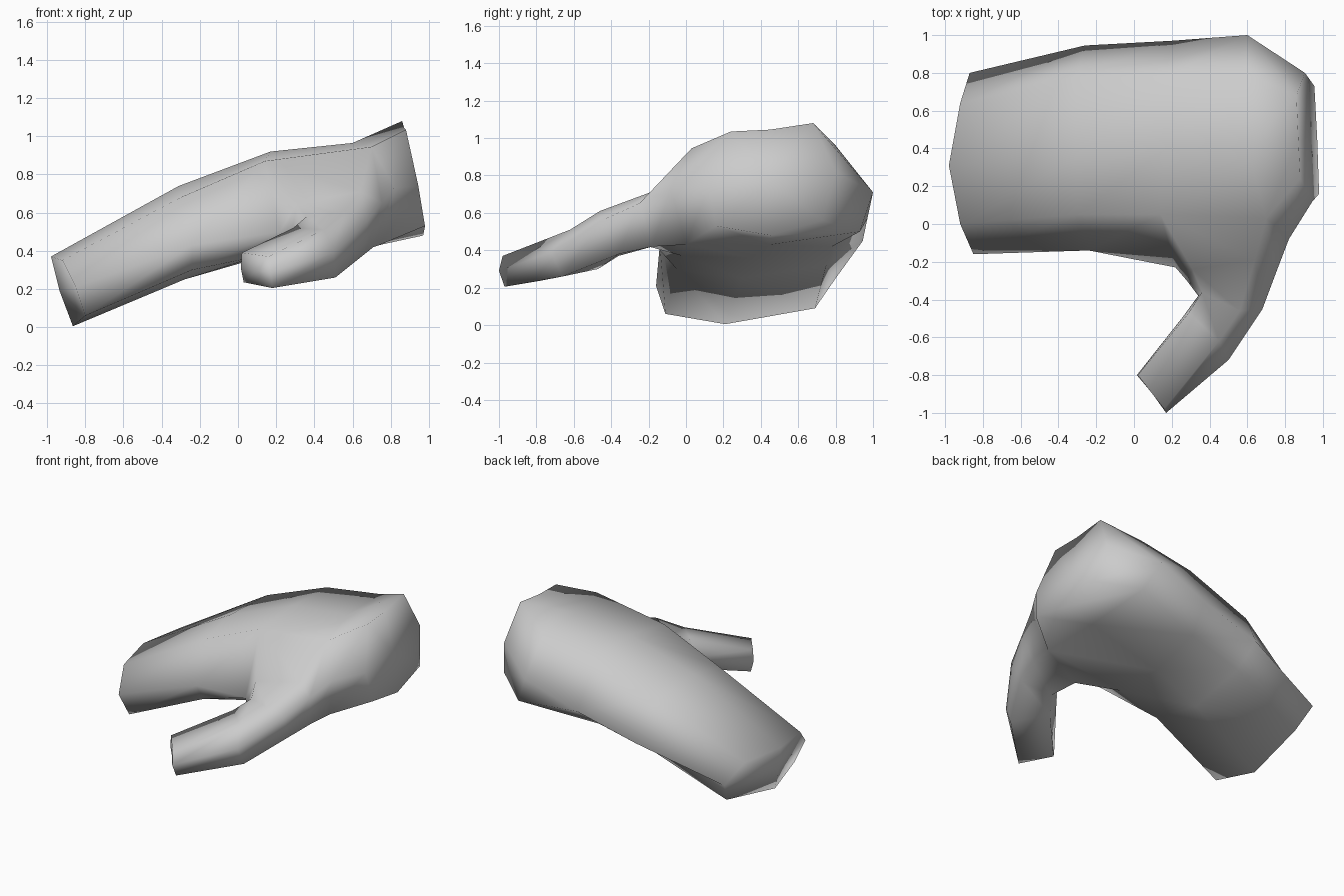
import bpy, bmesh

# Rings run: front edge, top front, top mid, top back, back edge, bottom back, bottom mid, bottom front
HAND = [
    # fingertips
    [(-.85, -.16, .21), (-.92, .0, .35), (-.98, .31, .37), (-.92, .64, .37),
     (-.87, .80, .25), (-.81, .69, .09), (-.865, .21, .005), (-.80, -.11, .06)],
    # fingers
    [(-.24, -.14, .43), (-.30, .05, .68), (-.31, .35, .74), (-.31, .78, .72),
     (-.26, .945, .45), (-.26, .75, .32), (-.28, .30, .25), (-.24, -.05, .30)],
    # knuckles
    [(.22, -.23, .50), (.14, .05, .87), (.17, .40, .92), (.17, .78, .905),
     (.20, .97, .57), (.15, .78, .42), (.10, .35, .36), (.10, -.02, .37)],
    # heel of the palm
    [(.82, -.08, .73), (.70, .03, .945), (.60, .40, .965), (.59, .80, .96),
     (.60, 1.0, .71), (.70, .93, .50), (.74, .45, .43), (.74, .0, .43)],
    # wrist
    [(.945, .12, .74), (.88, .24, 1.035), (.87, .45, 1.045), (.86, .68, 1.08),
     (.905, .80, .82), (.955, .73, .56), (.97, .45, .48), (.98, .16, .53)],
]
# Rings run: inner mid, top inner, top outer, outer mid, bottom outer, bottom inner
THUMB = [
    [(.28, -.30, .49), (.31, -.24, .65), (.64, -.19, .71),
     (.755, -.25, .65), (.71, -.18, .42), (.34, -.20, .42)],
    [(.34, -.38, .47), (.36, -.36, .58), (.56, -.46, .61),
     (.68, -.45, .56), (.66, -.36, .38), (.41, -.36, .37)],
    [(.26, -.49, .39), (.29, -.47, .52), (.45, -.62, .51),
     (.50, -.72, .39), (.51, -.66, .26), (.33, -.47, .30)],
    [(.015, -.80, .31), (.02, -.80, .39), (.16, -.98, .37),
     (.17, -1.0, .29), (.18, -.97, .205), (.03, -.79, .235)],
]


def bridge(bm, a, b, skip=()):
    """Join two rings with quads, leaving out the listed sides."""
    n = len(a)
    for i in range(n):
        if i not in skip:
            j = (i + 1) % n
            bm.faces.new((a[i], a[j], b[j], b[i]))


def cap(bm, ring, centre):
    """Close a ring with a fan around a centre point."""
    c = bm.verts.new(centre)
    for a, b in zip(ring, ring[1:] + ring[:1]):
        bm.faces.new((a, b, c))


bm = bmesh.new()
hand = [[bm.verts.new(p) for p in ring] for ring in HAND]
thumb = [[bm.verts.new(p) for p in ring] for ring in THUMB]

# Mitten-shaped hand, with an opening left for the thumb
for k, skip in enumerate([(), (), (0, 7), (3,)]):
    bridge(bm, hand[k], hand[k + 1], skip)
cap(bm, hand[0], (-.935, .27, .19))
cap(bm, hand[-1], (.93, .45, .77))

# Folded corner at the back of the wrist
s, t = hand[3], hand[4]
bm.faces.new((s[3], s[4], t[3]))
bm.faces.new((s[4], t[4], t[3]))

# Thumb grown out of the opening
s, t = hand[2], hand[3]
opening = [s[0], s[1], t[1], t[0], t[7], s[7]]
for a, b in zip([opening] + thumb, thumb):
    bridge(bm, a, b)
cap(bm, thumb[-1], (.095, -.895, .295))

bmesh.ops.recalc_face_normals(bm, faces=bm.faces[:])
for f in bm.faces:
    f.smooth = True
mesh = bpy.data.meshes.new("hand")
bm.to_mesh(mesh)
bm.free()

grey = bpy.data.materials.new("light grey")
grey.diffuse_color = (.6, .6, .6, 1)
mesh.materials.append(grey)
obj = bpy.data.objects.new("hand", mesh)
bpy.context.collection.objects.link(obj)
